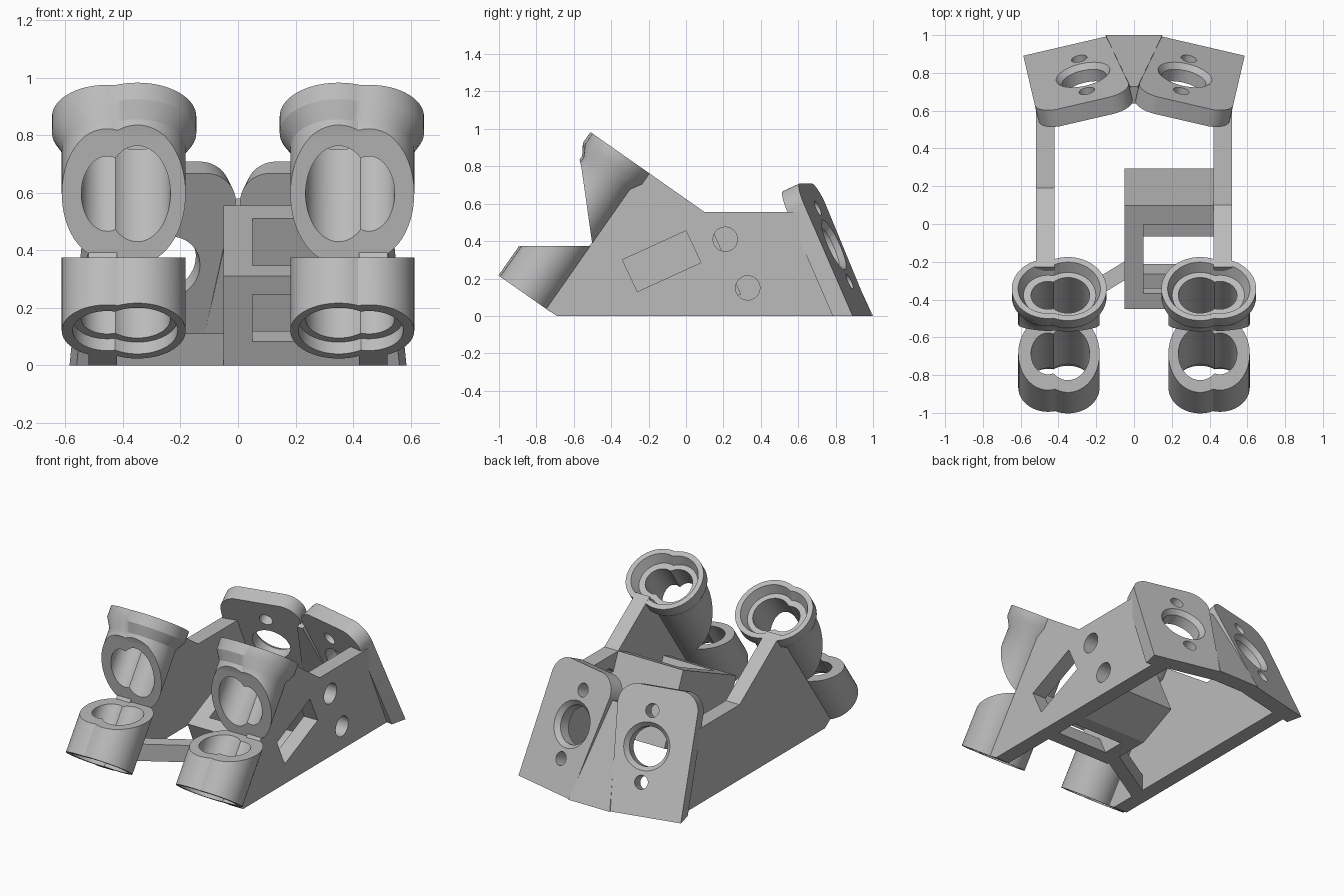
import bpy, bmesh, math
from mathutils import Vector as V

if "Cube" in bpy.data.objects:
    bpy.data.objects.remove(bpy.data.objects["Cube"])

grey = bpy.data.materials.new("plain_grey")
grey.use_nodes = True
colour = (0.5, 0.5, 0.5, 1)
grey.diffuse_color = colour
grey.node_tree.nodes["Principled BSDF"].inputs["Base Color"].default_value = colour


def finish(name, bm, floor=True):
    """Clip at the ground, fix normals and link as an object."""
    if floor:
        geom = bm.verts[:] + bm.edges[:] + bm.faces[:]
        bmesh.ops.bisect_plane(bm, geom=geom, plane_co=(0, 0, 0), plane_no=(0, 0, 1), clear_inner=True)
        bmesh.ops.holes_fill(bm, edges=[e for e in bm.edges if e.is_boundary])
    bmesh.ops.recalc_face_normals(bm, faces=bm.faces)
    mesh = bpy.data.meshes.new(name)
    bm.to_mesh(mesh)
    bm.free()
    mesh.materials.append(grey)
    ob = bpy.data.objects.new(name, mesh)
    bpy.context.collection.objects.link(ob)
    return ob


def loft(name, rings, closed=False, floor=True):
    """Skin rings of points; cap the ends or close the loop."""
    bm = bmesh.new()
    loops = [[bm.verts.new(p) for p in ring] for ring in rings]
    n = len(loops[0])
    pairs = list(zip(loops, loops[1:]))
    if closed:
        pairs.append((loops[-1], loops[0]))
    else:
        bm.faces.new(loops[0])
        bm.faces.new(loops[-1])
    for a, b in pairs:
        for i in range(n):
            j = (i + 1) % n
            bm.faces.new((a[i], a[j], b[j], b[i]))
    return finish(name, bm, floor)


def solid(name, pts, frame, lo, hi, side=1, floor=True):
    """Extrude an outline along the third axis of a frame."""
    o, u, v, w = [V(f) for f in frame]
    rings = []
    for d in (lo, hi):
        ring = [o + u * a + v * b + w * d for a, b in pts]
        rings.append([(p.x * side, p.y, p.z) for p in ring])
    return loft(name, rings, floor=floor)


def circle(cx, cy, r, n=40, start=0, end=math.tau):
    return [(cx + r * math.cos(start + (end - start) * i / n),
             cy + r * math.sin(start + (end - start) * i / n)) for i in range(n)]


def cut(ob, cutters):
    for c in cutters:
        c.hide_render = True
        m = ob.modifiers.new("cut", 'BOOLEAN')
        m.object = c
        m.solver = 'EXACT'
    dg = bpy.context.evaluated_depsgraph_get()
    mesh = bpy.data.meshes.new_from_object(ob.evaluated_get(dg))
    ob.modifiers.clear()
    ob.data = mesh
    for c in cutters:
        bpy.data.objects.remove(c)


SIDE = ((0, 0, 0), (0, 1, 0), (0, 0, 1), (1, 0, 0))   # y, z outline extruded in x
smooth = []

# Tilted double-lobed tubes with a collar, stepped bore and a notch in front
tilt = math.radians(35)
axis = V((0, math.sin(tilt), math.cos(tilt)))
across = V((0, math.cos(tilt), -math.sin(tilt)))
base = V((0.35, -0.865, 0.12))
GAP = 0.105


def lobes(R, r):
    x = (GAP * GAP + R * R - r * r) / (2 * GAP)
    a, b = math.acos(x / R), math.acos((x - GAP) / r)
    return circle(0, 0, R, 40, a, math.tau - a) + circle(GAP, 0, r, 28, -b, b)


profile = [(0, .168, .158), (.78, .168, .158), (.84, .205, .192), (.91, .205, .192),
           (.91, .172, .159), (.85, .148, .13), (.85, .115, .09),
           (.05, .115, .09), (.05, .14, .12), (0, .14, .12)]
notch = [(-.5, .375), (-.56, .8), (-.575, .86), (-1.3, .86), (-1.3, .375)]
for side, label in ((1, "left"), (-1, "right")):
    rings = []
    for t, R, r in profile:
        ring = [base + V((1, 0, 0)) * a + across * b + axis * t for a, b in lobes(R, r)]
        rings.append([(p.x * side, p.y, p.z) for p in ring])
    tube = loft(label + "_tube", rings, closed=True, floor=False)
    cut(tube, [solid("notch", notch, SIDE, -2, 2)])
    smooth.append(tube)

# Side walls
for side, label, level, bend in ((1, "left", .555, .10), (-1, "right", .49, .19)):
    outline = [(-.69, 0), (-.75, .04), (-.228, .785), (bend, level),
               (.87 - .45 * level, level), (.87, 0)]
    wall = solid(label + "_wall", outline, SIDE, .42, .52, side)
    if side == 1:
        slot = [(-.34, .30), (0, .455), (.08, .285), (-.26, .13)]
        cutters = [solid("slot", slot, SIDE, .3, .7)]
        cutters += [solid("hole", circle(y, z, .065), SIDE, .3, .7)
                    for y, z in ((.21, .41), (.33, .15))]
        cut(wall, cutters)
    smooth.append(wall)

# Tilted open holder on the inside of the left wall
ang = math.radians(24)
HOLDER = ((0, -.449, .311), (0, math.cos(ang), math.sin(ang)),
          (0, math.sin(ang), -math.cos(ang)), (1, 0, 0))


def slab(name, s0, s1, h0, h1, x0=.04, x1=.43):
    return solid(name, [(s0, h0), (s1, h0), (s1, h1), (s0, h1)], HOLDER, x0, x1)


front = slab("holder_front", 0, .09, 0, .48)
cut(front, [slab("window", -.1, .2, .07, .25, .05, .36)])
slab("holder_back", .49, .6, 0, .48)
slab("holder_floor", .09, .5, .44, .48)
slab("holder_end", 0, .6, 0, .48, -.05, .05)

# Low brace between the holder and the right wall
brace = [(-.45, -.54), (-.02, -.28), (-.02, -.18), (-.45, -.44)]
solid("brace", brace, ((0, 0, 0), (1, 0, 0), (0, 1, 0), (0, 0, 1)), 0, .11)

# Rear panels, angled outwards, with a countersunk hole and two screw holes
right = V((.974, -.226, 0)).normalized()
up = V((-.115, -.392, .913))
up = (up - right * up.dot(right)).normalized()
out = up.cross(right) * -1
if out.y < 0:
    out = -out
PANEL = ((.27, .79, .38), right, up, out)
THICK = .1
panel_outline = ([(-.158, -.5), (.285, -.5)]
                 + circle(.165, .24, .12, 12, 0, math.pi / 2)
                 + circle(-.105, .24, .12, 12, math.pi / 2, math.pi) + [(-.225, .24)])
for side, label in ((1, "left"), (-1, "right")):
    panel = solid(label + "_rear_panel", panel_outline, PANEL, -THICK, 0, side)
    cutters = [solid("bore", circle(0, 0, .12), PANEL, -.3, .3, side)]
    o, u, v, w = [V(f) for f in PANEL]
    sink = []
    for r, d in ((.115, -.035), (.15, .005)):
        pts = [o + u * a + v * b + w * d for a, b in circle(0, 0, r)]
        sink.append([(p.x * side, p.y, p.z) for p in pts])
    cutters.append(loft("countersink", sink))
    cutters += [solid("screw", circle(0, h, .042, 24), PANEL, -.3, .3, side) for h in (.215, -.215)]
    cut(panel, cutters)
    smooth.append(panel)

# Tapered strip joining the two panels
slope = V((0, -.29, .62)).normalized()
STRIP = ((0, 1, 0), (1, 0, 0), slope, (0, -slope.z * -1, -slope.y))
solid("rear_strip", [(-.17, -.1), (.17, -.1), (.02, .64), (-.02, .64)], STRIP, -THICK, 0)

bpy.ops.object.select_all(action='DESELECT')
for ob in smooth:
    ob.select_set(True)
bpy.context.view_layer.objects.active = smooth[0]
bpy.ops.object.shade_smooth_by_angle(angle=math.radians(30))
